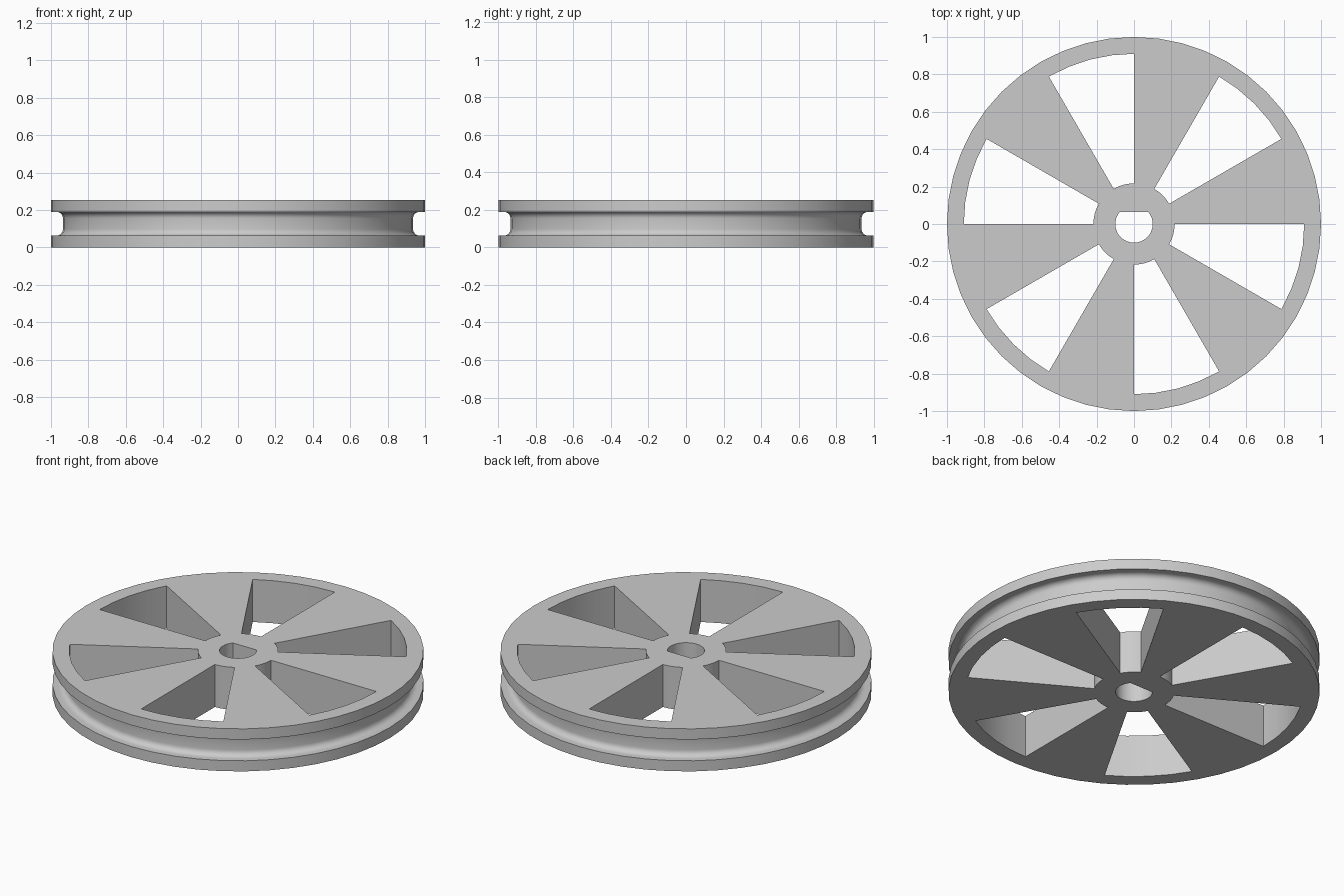
import bpy, bmesh
from math import sin, cos, pi, radians, sqrt, asin

cube = bpy.data.objects.get("Cube")
if cube:
    bpy.data.objects.remove(cube, do_unlink=True)

HEIGHT, SEGMENTS = 0.253, 48
GROOVE_LOW, GROOVE_HIGH, GROOVE_R, FILLET = 0.063, 0.19, 0.936, 0.035
HUB_R, RIM_R, BORE_R, FLAT_Y = 0.217, 0.91, 0.1, 0.063

grey = bpy.data.materials.new("plain grey")
grey.use_nodes = True
colour = (0.6, 0.6, 0.6, 1)
grey.diffuse_color = colour
grey.node_tree.nodes["Principled BSDF"].inputs["Base Color"].default_value = colour


def arc(radius, start, end, steps, cx=0, cy=0):
    """Points along an arc, angles in degrees."""
    angles = [radians(start + (end - start) * i / steps) for i in range(steps + 1)]
    return [(cx + radius * cos(a), cy + radius * sin(a)) for a in angles]


def finish(bm, name):
    bmesh.ops.recalc_face_normals(bm, faces=bm.faces)
    mesh = bpy.data.meshes.new(name)
    bm.to_mesh(mesh)
    bm.free()
    obj = bpy.data.objects.new(name, mesh)
    bpy.context.collection.objects.link(obj)
    mesh.materials.append(grey)
    return obj


def lathe(name, profile):
    """Solid of revolution with flat end caps."""
    bm = bmesh.new()
    rings = [[bm.verts.new((x, y, z)) for x, y in arc(r, 0, 360, SEGMENTS)[:-1]]
             for r, z in profile]
    for low, high in zip(rings, rings[1:]):
        for i in range(SEGMENTS):
            j = (i + 1) % SEGMENTS
            bm.faces.new((low[i], low[j], high[j], high[i]))
    bm.faces.new(rings[0])
    bm.faces.new(rings[-1])
    return finish(bm, name)


def cut(target, outline):
    """Cut a vertical opening of the given outline through the target."""
    bm = bmesh.new()
    base = bm.faces.new([bm.verts.new((x, y, -0.1)) for x, y in outline])
    top = bmesh.ops.extrude_face_region(bm, geom=[base])["geom"]
    bmesh.ops.translate(bm, vec=(0, 0, HEIGHT + 0.2),
                        verts=[v for v in top if isinstance(v, bmesh.types.BMVert)])
    cutter = finish(bm, "opening_cutter")
    cutter.hide_render = True
    mod = target.modifiers.new("opening", "BOOLEAN")
    mod.operation, mod.solver, mod.object = "DIFFERENCE", "EXACT", cutter
    bpy.context.view_layer.objects.active = target
    bpy.ops.object.modifier_apply(modifier=mod.name)
    bpy.data.objects.remove(cutter, do_unlink=True)


# Grooved disc, with filleted corners at the bottom of the groove
corner = GROOVE_R + FILLET
profile = [(1, 0), (1, GROOVE_LOW)]
profile += arc(FILLET, 270, 180, 6, corner, GROOVE_LOW + FILLET)
profile += arc(FILLET, 180, 90, 6, corner, GROOVE_HIGH - FILLET)
profile += [(1, GROOVE_HIGH), (1, HEIGHT)]
wheel = lathe("pulley_wheel", profile)

# Six windows between the spokes
for start in range(30, 390, 60):
    cut(wheel, arc(RIM_R, start, start + 30, 4) + arc(HUB_R, start + 30, start, 4))

# D-shaped shaft bore with its flat towards the back
flat_angle = asin(FLAT_Y / BORE_R) * 180 / pi
cut(wheel, arc(BORE_R, 180 - flat_angle, 360 + flat_angle, 24))

bpy.ops.object.select_all(action="DESELECT")
wheel.select_set(True)
bpy.context.view_layer.objects.active = wheel
bpy.ops.object.shade_smooth_by_angle(angle=radians(30))
